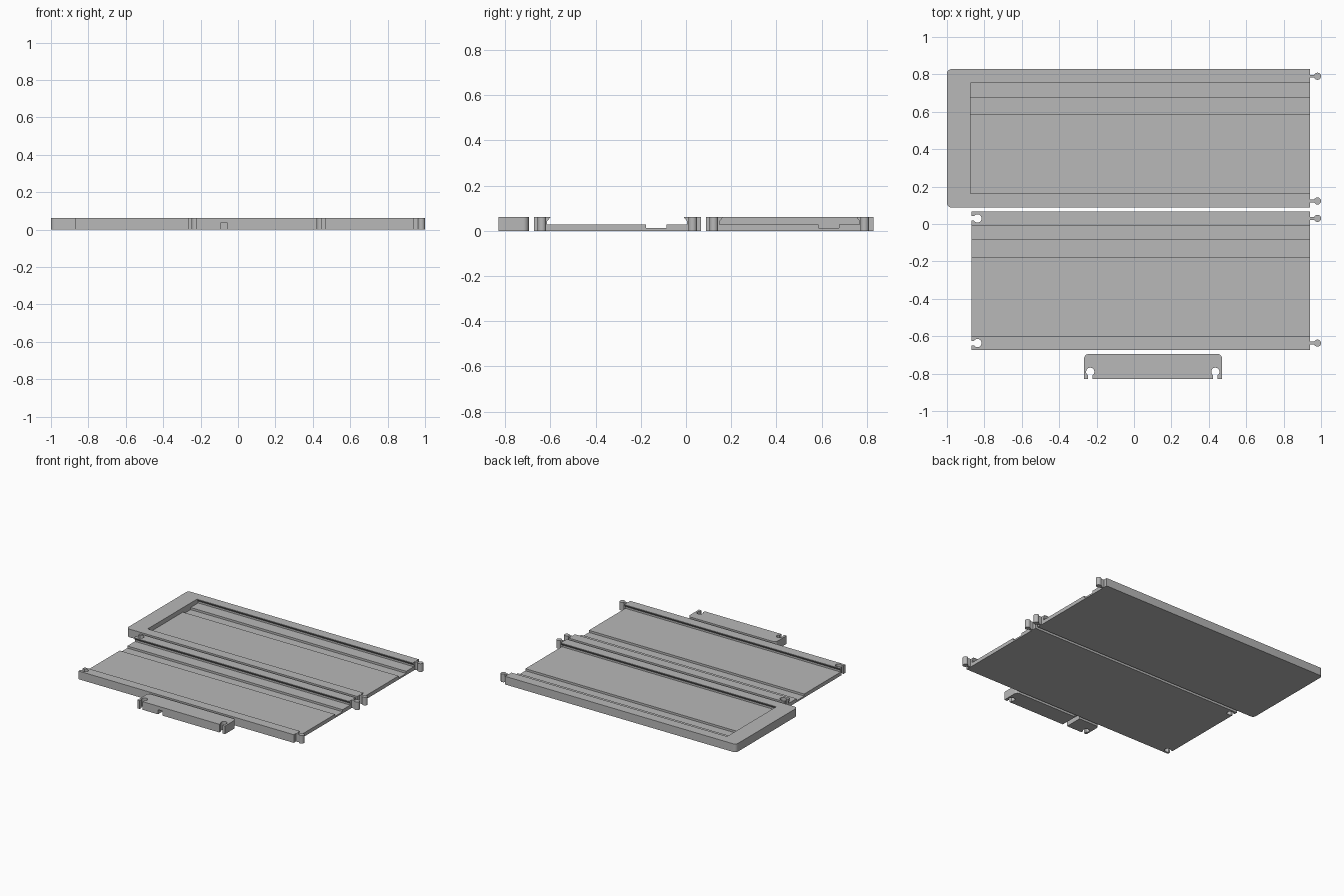
import bpy, bmesh, math
from mathutils import Matrix

HEIGHT = 0.062
FLOOR = 0.028
GROOVE = 0.012

cube = bpy.data.objects.get("Cube")
if cube:
    bpy.data.objects.remove(cube, do_unlink=True)

grey = bpy.data.materials.new("plain grey")
grey.use_nodes = True
grey.diffuse_color = (0.48, 0.48, 0.48, 1)
grey.node_tree.nodes["Principled BSDF"].inputs["Base Color"].default_value = grey.diffuse_color


def prism(name, outline, start, end, axis="Z"):
    """Extrude an outline along z, or a (y, z) outline along x."""
    bm = bmesh.new()
    if axis == "Z":
        points, step = [(a, b, start) for a, b in outline], (0, 0, end - start)
    else:
        points, step = [(start, a, b) for a, b in outline], (end - start, 0, 0)
    face = bm.faces.new([bm.verts.new(p) for p in points])
    new = bmesh.ops.extrude_face_region(bm, geom=[face])["geom"]
    bmesh.ops.translate(bm, vec=step, verts=[g for g in new if isinstance(g, bmesh.types.BMVert)])
    bmesh.ops.recalc_face_normals(bm, faces=bm.faces)
    mesh = bpy.data.meshes.new(name)
    bm.to_mesh(mesh)
    bm.free()
    mesh.materials.append(grey)
    obj = bpy.data.objects.new(name, mesh)
    bpy.context.collection.objects.link(obj)
    return obj


def combine(obj, tool, operation):
    """Apply one boolean and discard the tool."""
    mod = obj.modifiers.new("shape", "BOOLEAN")
    mod.operation, mod.solver, mod.object = operation, "EXACT", tool
    bpy.context.view_layer.objects.active = obj
    bpy.ops.object.modifier_apply(modifier=mod.name)
    bpy.data.objects.remove(tool, do_unlink=True)


def rectangle(x0, x1, y0, y1):
    return [(x0, y0), (x1, y0), (x1, y1), (x0, y1)]


def arc(cx, cy, radius, start, end, steps):
    angles = [math.radians(start + (end - start) * i / steps) for i in range(steps + 1)]
    return [(cx + radius * math.cos(a), cy + radius * math.sin(a)) for a in angles]


def keyhole(cx, cy, radius, neck, reach, direction):
    """Round knob whose straight neck runs out in the given direction."""
    half = math.degrees(math.asin(neck / 2 / radius))
    points = arc(0, 0, radius, half, 360 - half, 28)
    points += [(reach, -neck / 2), (reach, neck / 2)]
    c, s = math.cos(math.radians(direction)), math.sin(math.radians(direction))
    return [(cx + x * c - y * s, cy + x * s + y * c) for x, y in points]


def add_pegs(obj, rows):
    for y in rows:
        peg = prism("peg", keyhole(0.981, y, 0.019, 0.015, 0.05, 180), 0, HEIGHT)
        combine(obj, peg, "UNION")


def cut_sockets(obj, centres, direction):
    for x, y in centres:
        socket = prism("socket", keyhole(x, y, 0.022, 0.025, 0.08, direction), -0.1, 0.2)
        combine(obj, socket, "DIFFERENCE")


def cut_channel(obj, y0, y1, x0):
    """Undercut slide channel with a deeper groove in its floor."""
    under = 0.014
    top = HEIGHT + 0.02
    g0, g1 = y1 - 0.168, y1 - 0.077
    profile = [(y0, top), (y0, HEIGHT - 0.003), (y0 - under, 0.042), (y0 - under, FLOOR),
               (g0, FLOOR), (g0, GROOVE), (g1, GROOVE), (g1, FLOOR),
               (y1 + under, FLOOR), (y1 + under, 0.042), (y1, HEIGHT - 0.003), (y1, top)]
    combine(obj, prism("channel", profile, x0, 0.96, "X"), "DIFFERENCE")


# End tray: closed left end with rounded corners
r = 0.025
outline = [(0.94, 0.088), (0.94, 0.828)]
outline += arc(-1 + r, 0.828 - r, r, 90, 180, 8)
outline += arc(-1 + r, 0.088 + r, r, 180, 270, 8)
end_tray = prism("end_tray", outline, 0, HEIGHT)
cut_channel(end_tray, 0.163, 0.754, -0.873)
add_pegs(end_tray, (0.79, 0.123))

# Middle tray: channel open at both ends, sockets on the left, pegs on the right
middle_tray = prism("middle_tray", rectangle(-0.87, 0.94, -0.673, 0.066), 0, HEIGHT)
cut_channel(middle_tray, -0.6, -0.009, -0.95)
cut_sockets(middle_tray, ((-0.837, 0.03), (-0.837, -0.637)), 180)
add_pegs(middle_tray, (0.03, -0.637))

# End clip: rounded back corners, two sockets and a notch underneath
outline = [(-0.267, -0.828), (0.471, -0.828)]
outline += arc(0.471 - r, -0.695 - r, r, 0, 90, 8)
outline += arc(-0.267 + r, -0.695 - r, r, 90, 180, 8)
end_clip = prism("end_clip", outline, 0, HEIGHT)
cut_sockets(end_clip, ((-0.234, -0.79), (0.435, -0.79)), 270)
notch = prism("notch", rectangle(-0.093, -0.055, -0.9, -0.6), -0.05, 0.035)
combine(end_clip, notch, "DIFFERENCE")

# Crisp edges with smooth round knobs
for obj in (end_tray, middle_tray, end_clip):
    bpy.ops.object.select_all(action="DESELECT")
    obj.select_set(True)
    bpy.context.view_layer.objects.active = obj
    bpy.ops.object.shade_smooth_by_angle(angle=math.radians(25))
